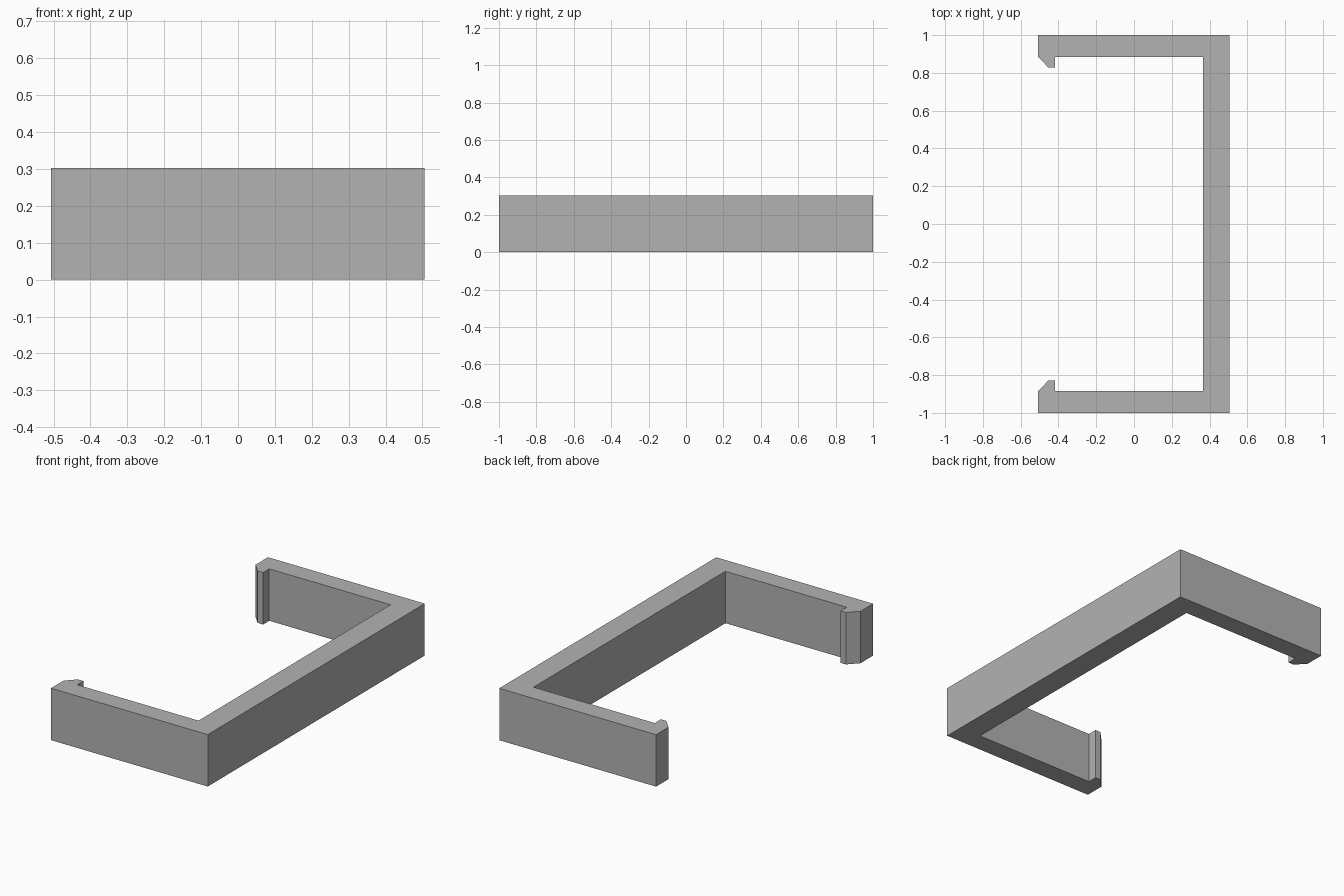
import bpy
import bmesh

if "Cube" in bpy.data.objects:
    bpy.data.objects.remove(bpy.data.objects["Cube"], do_unlink=True)

HEIGHT = 0.303
COLOUR = (0.45, 0.45, 0.45, 1.0)

# Plain grey material
grey = bpy.data.materials.new("plain grey")
grey.use_nodes = True
grey.diffuse_color = COLOUR
grey.node_tree.nodes["Principled BSDF"].inputs["Base Color"].default_value = COLOUR

# Half of the plan: spine, arm and the chamfered hook at its tip
half = [
    (0.505, 1.0),
    (-0.507, 1.0),
    (-0.507, 0.885),
    (-0.453, 0.828),
    (-0.418, 0.828),
    (-0.418, 0.885),
    (0.365, 0.885),
]
outline = half + [(x, -y) for x, y in reversed(half)]

# Extrude the mirrored outline into one solid clip
bm = bmesh.new()
base = bm.faces.new([bm.verts.new((x, y, 0)) for x, y in outline])
top = bmesh.ops.extrude_face_region(bm, geom=[base], use_keep_orig=True)["geom"]
bmesh.ops.translate(bm, vec=(0, 0, HEIGHT),
                    verts=[v for v in top if isinstance(v, bmesh.types.BMVert)])
bmesh.ops.recalc_face_normals(bm, faces=bm.faces)

mesh = bpy.data.meshes.new("clip_bracket")
bm.to_mesh(mesh)
bm.free()
mesh.materials.append(grey)
clip = bpy.data.objects.new("clip_bracket", mesh)
bpy.context.collection.objects.link(clip)
